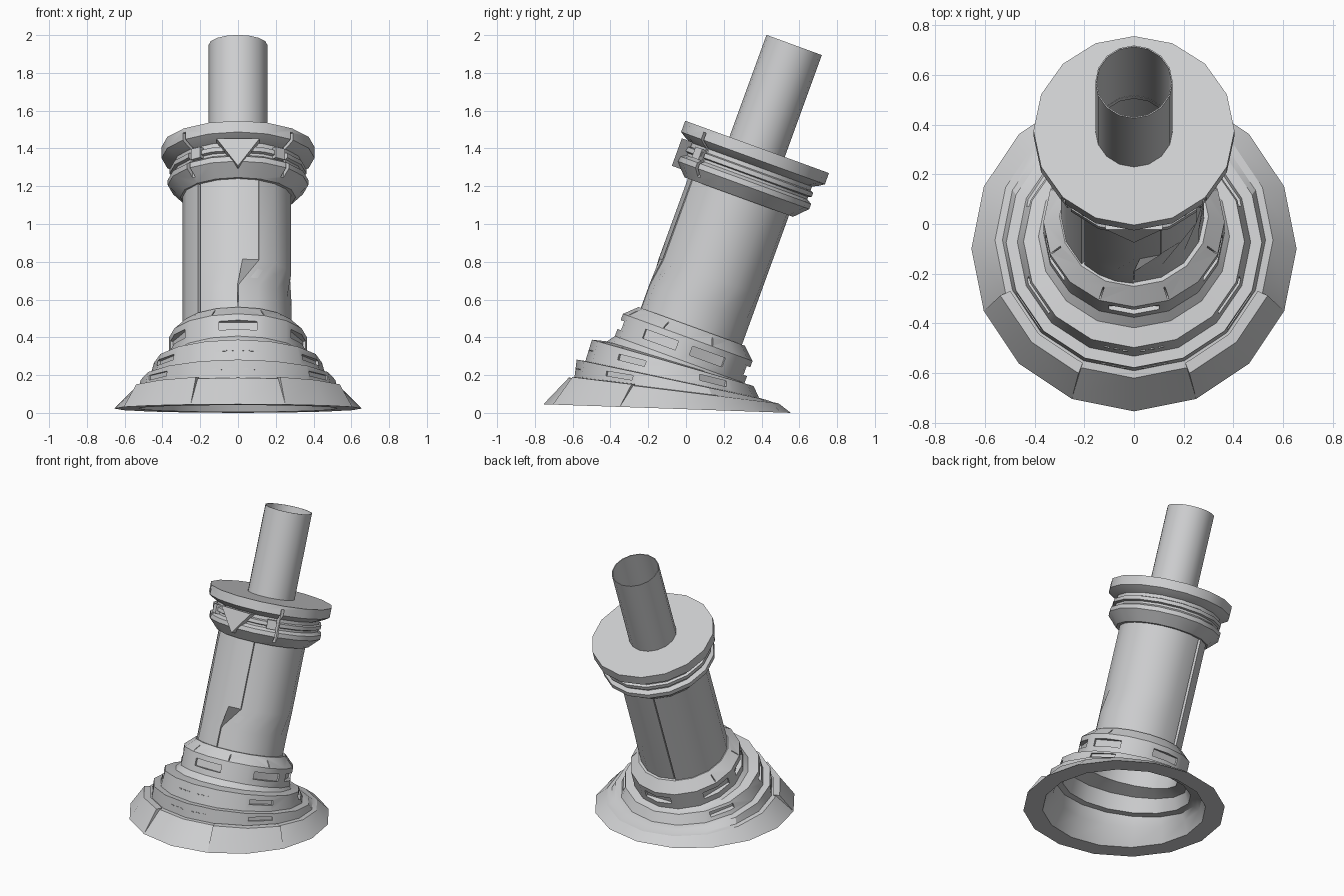
import bpy, bmesh
from math import sin, cos, radians
from mathutils import Matrix

if "Cube" in bpy.data.objects:
    bpy.data.objects.remove(bpy.data.objects["Cube"])

TILT = 20
grey = bpy.data.materials.new("light_grey")
grey.diffuse_color = (0.62, 0.625, 0.635, 1)
grey.use_nodes = True
grey.node_tree.nodes["Principled BSDF"].inputs["Base Color"].default_value = grey.diffuse_color


def T(r, t):
    """Ring on the leaning axis: radius r, distance t along it."""
    return (r, -0.136 + 0.342 * t, 0.94 * t, TILT)


def finish(name, bm):
    bmesh.ops.recalc_face_normals(bm, faces=bm.faces)
    me = bpy.data.meshes.new(name)
    bm.to_mesh(me)
    bm.free()
    me.materials.append(grey)
    ob = bpy.data.objects.new(name, me)
    bpy.context.collection.objects.link(ob)
    return ob


def loft(name, rings, a0=0, a1=360, n=16):
    """Closed profile of tilted rings (r, y, z, tilt) swept from angle a0 to a1 (0 = front)."""
    m = len(rings)
    starts = a0 if isinstance(a0, list) else [a0] * m
    ends = a1 if isinstance(a1, list) else [a1] * m
    full = a0 == 0 and a1 == 360
    cols = n if full else n + 1
    bm = bmesh.new()
    grid = []
    for i in range(cols):
        col = []
        for (r, y, z, tl), s, e in zip(rings, starts, ends):
            a, tl = radians(s + (e - s) * i / n), radians(tl)
            col.append(bm.verts.new((r * sin(a), y - r * cos(a) * cos(tl), z + r * cos(a) * sin(tl))))
        grid.append(col)
    for i in range(n):
        p, q = grid[i], grid[(i + 1) % cols]
        for j in range(m):
            k = (j + 1) % m
            bm.faces.new((p[j], q[j], q[k], p[k]))
    if not full:
        bm.faces.new(grid[0])
        bm.faces.new(grid[-1])
    return finish(name, bm)


def add_box(bm, ring, ang, w, d, h):
    """Box of width, depth and height centred on a ring, facing outward."""
    r, y, z, tl = ring
    mat = (Matrix.Translation((0, y, z)) @ Matrix.Rotation(-radians(tl), 4, 'X')
           @ Matrix.Rotation(radians(ang), 4, 'Z') @ Matrix.Translation((0, -r, 0))
           @ Matrix.Diagonal((w, d, h, 1)))
    bmesh.ops.create_cube(bm, size=1, matrix=mat)


def cut(ob, boxes):
    bm = bmesh.new()
    for b in boxes:
        add_box(bm, *b)
    cutter = finish("cutter", bm)
    cutter.hide_render = True
    mod = ob.modifiers.new("cut", 'BOOLEAN')
    mod.operation, mod.object, mod.solver = 'DIFFERENCE', cutter, 'EXACT'
    bpy.context.view_layer.objects.active = ob
    bpy.ops.object.modifier_apply(modifier="cut")
    bpy.data.objects.remove(cutter)


# stepped base, each tier leaning a little more, hollow beneath
base = loft("stepped_base", [
    (.655, -.10, .023, 2), (.56, -.065, .118, 7), (.53, -.065, .121, 7),
    (.515, -.075, .175, 12), (.47, -.073, .177, 12), (.445, -.07, .265, 16),
    (.385, -.05, .266, 17), T(.365, .30), T(.365, .425), T(.30, .487),
    T(.26, .487), T(.26, .41), T(.315, .40), T(.315, .28),
    (.395, -.07, .24, 16), (.42, -.073, .155, 12), (.46, -.075, .145, 12),
    (.485, -.065, .10, 7), (.53, -.10, .023, 2)])

# window recesses in the neck and tiers
windows = [(T(.36, .365), a, .20, .06, .05) for a in (0, 67.5, -67.5, 112.5, -112.5, 180)]
windows += [((.46, -.072, .225, 14), a, .17, .07, .03) for a in (60, -60, 120, -120)]
windows += [((.53, -.07, .15, 9.5), a, .17, .06, .025) for a in (56, -56)]
# vertical joints in the top band of the neck
windows += [(T(.345, .46), a, .006, .05, .06) for a in (22.5, -22.5, 67.5, -67.5, 112.5, -112.5)]
cut(base, windows)

# raised armour wedges on the skirt
for side, name in ((1, "right"), (-1, "left")):
    loft("skirt_plate_" + name, [
        (.655, -.10, .0235, 2), (.583, -.067, .124, 7), (.54, -.065, .127, 7), (.63, -.10, .026, 2)],
        side * 22.5, side * 67.5, 2)

# small dashes on the front of the tiers
bm = bmesh.new()
for r, y, z, tl in ((.457, -.072, .222, 14), (.522, -.07, .148, 9.5)):
    for a in (-14, -9, -4.5, 4.5, 9, 14):
        f = r * cos(radians(11.25)) / cos(radians(abs(a) - 11.25))
        add_box(bm, (f, y, z, tl), a, .022, .008, .006)
finish("front_dashes", bm)

# column core
loft("column_core", [T(.271, .45), T(.271, 1.25), T(.262, 1.25), T(.262, .45)])

# column shell panels, with the jogged seam at the front
levels = (.487, .62, .766, 1.215)
jog = [0, 0, 22.5, 22.5]
jog = jog + jog[::-1]


def panel(name, r, a0, a1, n):
    loft(name, [T(r, t) for t in levels] + [T(.265, t) for t in levels[::-1]], a0, a1, n)


panel("front_panel", .287, -44, [j - .5 for j in jog], 3)
panel("right_panel", .283, [j + .5 for j in jog], 201.5, 9)
panel("left_panel", .294, 203.5, 314, 5)

# collar with grooves
collar = loft("collar", [
    T(.15, 1.498), T(.405, 1.498), T(.405, 1.435), T(.375, 1.415), T(.345, 1.40),
    T(.345, 1.378), T(.362, 1.372), T(.362, 1.348), T(.345, 1.342), T(.345, 1.328),
    T(.372, 1.312), T(.372, 1.283), T(.305, 1.215), T(.28, 1.215), T(.28, 1.47), T(.15, 1.47)])
cut(collar, [(T(.385, 1.34), a, .02, .11, .27) for a in (45, -45)])

# blocks bridging the collar groove beside the joints
bm = bmesh.new()
for a in (38, -38):
    add_box(bm, T(.345, 1.358), a, .06, .04, .06)
finish("collar_blocks", bm)

# triangular plate on the collar front
bm = bmesh.new()
cy, cz = T(0, 0)[1:3]
mat = Matrix.Translation((0, cy, cz)) @ Matrix.Rotation(-radians(TILT), 4, 'X')
rows = [[bm.verts.new(mat @ Matrix.Translation((x, y, t)).to_translation())
         for x, t in ((-.115, 1.405), (.115, 1.405), (0, 1.25))] for y in (-.39, -.33)]
bm.faces.new(rows[0])
bm.faces.new(rows[1])
for i in range(3):
    j = (i + 1) % 3
    bm.faces.new((rows[0][i], rows[0][j], rows[1][j], rows[1][i]))
finish("triangle_plate", bm)

# open top tube
loft("top_tube", [T(.156, 1.46), T(.156, 2.072), T(.151, 2.072), T(.151, 1.46)])

# smooth round walls, keep hard edges
for ob in bpy.data.objects:
    ob.select_set(True)
    bpy.context.view_layer.objects.active = ob
bpy.ops.object.shade_smooth_by_angle(angle=radians(26))
